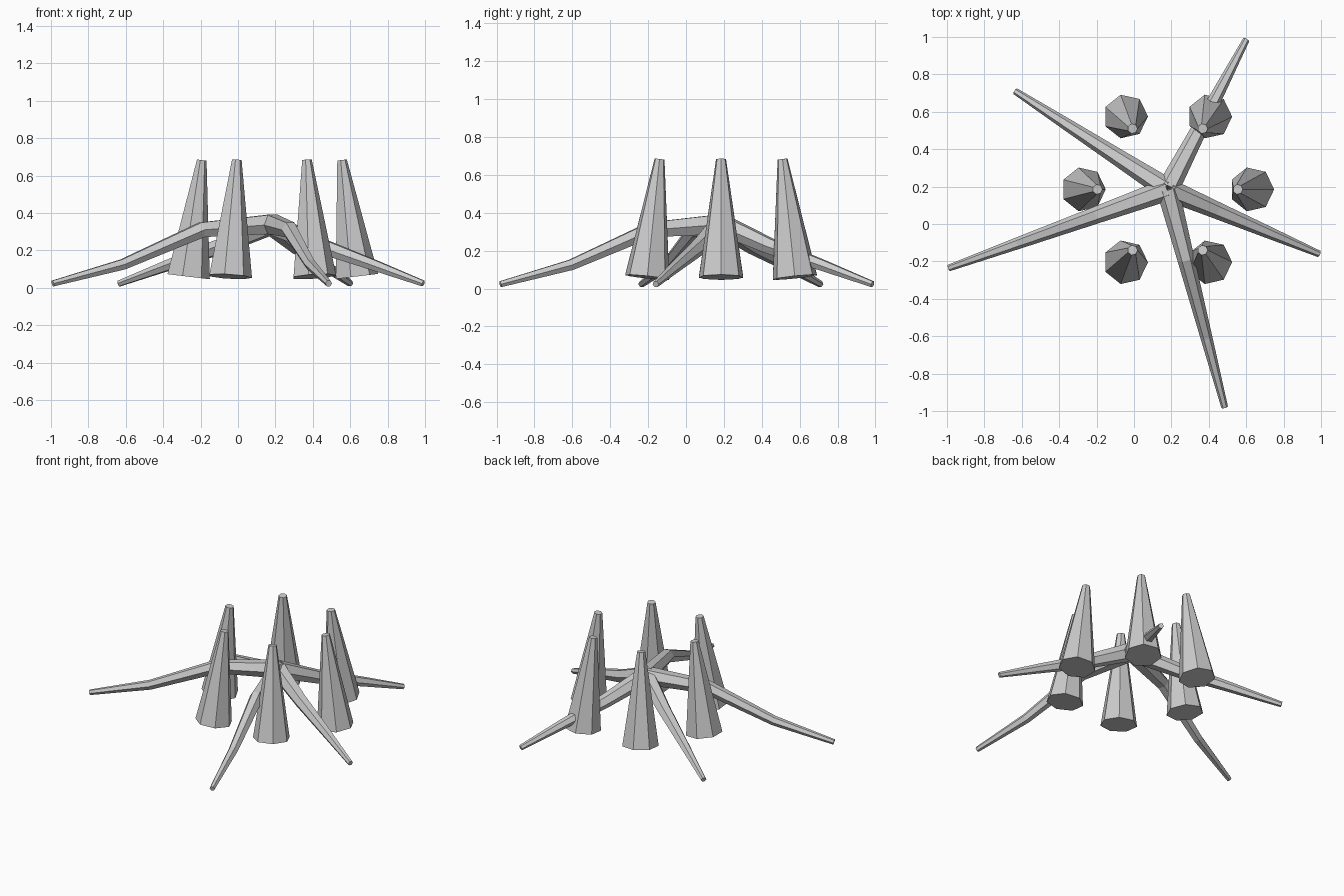
import bpy, bmesh, math
from mathutils import Vector

if "Cube" in bpy.data.objects:
    bpy.data.objects.remove(bpy.data.objects["Cube"])

CX, CY = 0.18, 0.185


def tube(name, points, radii, sides, side_vec, phase=0.0):
    """Flat-faced tapered tube through points, capped at both ends."""
    bm = bmesh.new()
    pts = [Vector(p) for p in points]
    rings = []
    for i, p in enumerate(pts):
        t = (pts[min(i + 1, len(pts) - 1)] - pts[max(i - 1, 0)]).normalized()
        s = Vector(side_vec)
        s = (s - t * s.dot(t)).normalized()
        u = t.cross(s)
        ring = []
        for k in range(sides):
            a = phase + 2 * math.pi * k / sides
            ring.append(bm.verts.new(p + (s * math.cos(a) + u * math.sin(a)) * radii[i]))
        rings.append(ring)
    for a, b in zip(rings, rings[1:]):
        for k in range(sides):
            n = (k + 1) % sides
            bm.faces.new((a[k], a[n], b[n], b[k]))
    bm.faces.new(rings[0][::-1])
    bm.faces.new(rings[-1])
    bmesh.ops.recalc_face_normals(bm, faces=bm.faces)
    me = bpy.data.meshes.new(name)
    bm.to_mesh(me)
    bm.free()
    ob = bpy.data.objects.new(name, me)
    bpy.context.collection.objects.link(ob)
    return ob


# Ring of six seven-sided spikes leaning inward
for i in range(6):
    a = math.radians(60 * i)
    c, s = math.cos(a), math.sin(a)
    tube(f"spike_{i + 1}",
         [(CX + 0.45 * c, CY + 0.45 * s, 0.06), (CX + 0.375 * c, CY + 0.375 * s, 0.683)],
         [0.12, 0.027], 7, (1, 0, 0))

# Five arching arms spreading from the centre: tip x, tip y, height at 1/3 and 2/3
arms = [
    (-0.99, -0.235, 0.31, 0.125),
    (0.485, -0.98, 0.31, 0.125),
    (0.99, -0.16, 0.225, 0.12),
    (0.60, 0.985, 0.225, 0.12),
    (-0.635, 0.71, 0.225, 0.12),
]
for i, (x, y, z1, z2) in enumerate(arms):
    dx, dy = x - CX, y - CY
    pts = [(CX + dx * t, CY + dy * t, z)
           for t, z in ((0, 0.34), (0.32, z1), (0.68, z2), (1, 0.023))]
    tube(f"arm_{i + 1}", pts, [0.06, 0.046, 0.032, 0.018], 6, (-dy, dx, 0))
